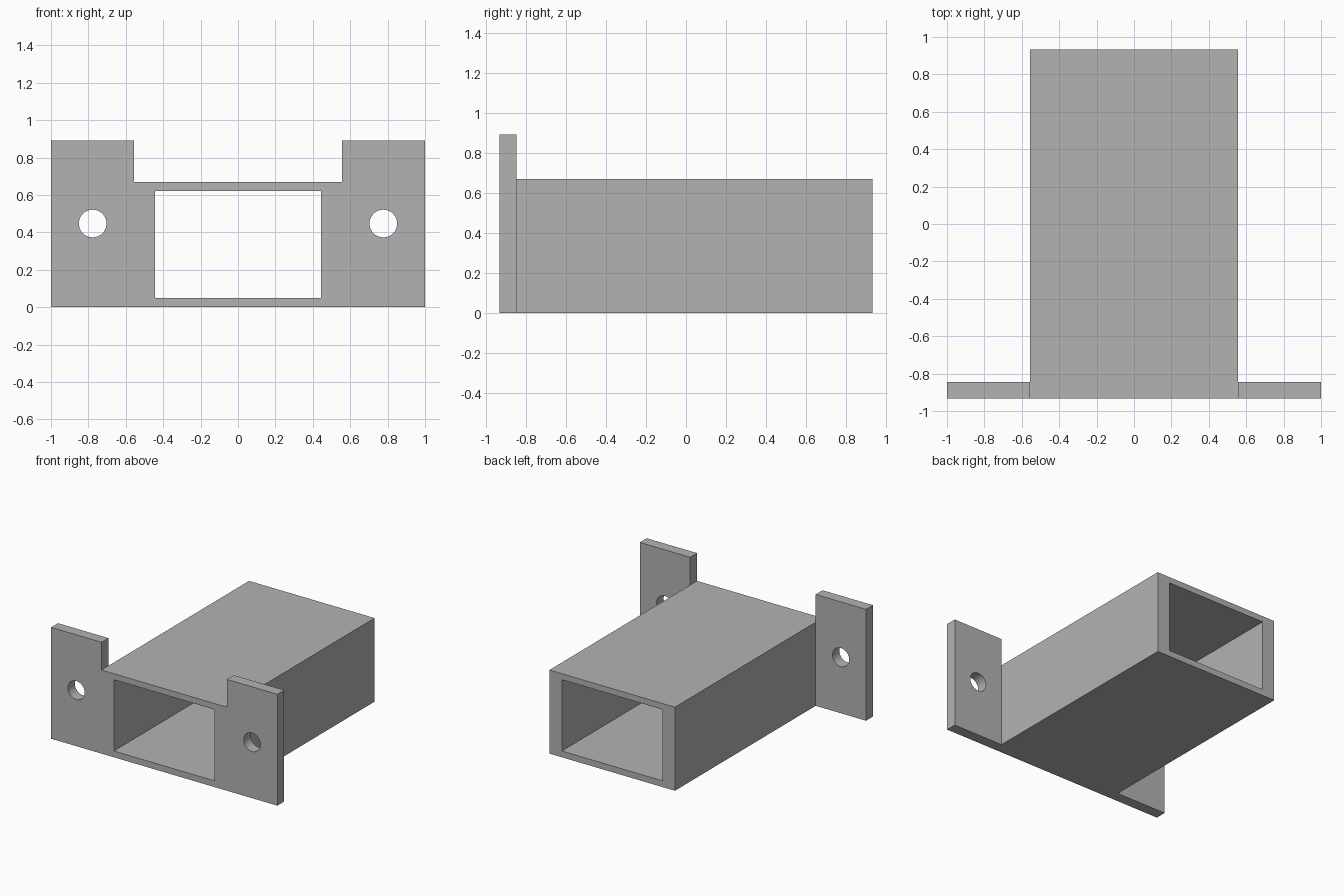
import bpy
import bmesh
from math import cos, sin, pi, radians

cube = bpy.data.objects.get("Cube")
if cube:
    bpy.data.objects.remove(cube, do_unlink=True)

grey = bpy.data.materials.new("plain_grey")
grey.use_nodes = True
colour = (0.45, 0.45, 0.45, 1)
grey.diffuse_color = colour
grey.node_tree.nodes["Principled BSDF"].inputs["Base Color"].default_value = colour

# Shared dimensions
HALF, TUBE_W, EAR_TOP, TUBE_TOP = 1.0, 0.555, 0.89, 0.668
FRONT, FLANGE_BACK, BACK = -0.932, -0.845, 0.932


def rect(w, low, high):
    return [(-w, low), (w, low), (w, high), (-w, high)]


def circle(cx, cz, r, sides=40):
    return [(cx + r * cos(2 * pi * i / sides), cz + r * sin(2 * pi * i / sides))
            for i in range(sides)]


def prism(name, loops, y0, y1):
    """Extrude an x-z outline with holes from y0 to y1."""
    bm = bmesh.new()
    edges = []
    for loop in loops:
        verts = [bm.verts.new((x, y0, z)) for x, z in loop]
        edges += [bm.edges.new((v, verts[i - 1])) for i, v in enumerate(verts)]
    bmesh.ops.triangle_fill(bm, use_beauty=True, use_dissolve=False, edges=edges)
    ret = bmesh.ops.extrude_face_region(bm, geom=bm.faces[:], use_keep_orig=True)
    moved = [g for g in ret["geom"] if isinstance(g, bmesh.types.BMVert)]
    bmesh.ops.translate(bm, vec=(0, y1 - y0, 0), verts=moved)
    bmesh.ops.recalc_face_normals(bm, faces=bm.faces[:])
    mesh = bpy.data.meshes.new(name)
    bm.to_mesh(mesh)
    bm.free()
    mesh.materials.append(grey)
    obj = bpy.data.objects.new(name, mesh)
    bpy.context.collection.objects.link(obj)
    return obj


opening = rect(0.445, 0.05, 0.62)

# Rectangular tube behind the flange
prism("tube", [rect(TUBE_W, 0, TUBE_TOP), opening], FLANGE_BACK, BACK)

# Front flange with two raised ears and screw holes
right_side = [(HALF, 0), (HALF, EAR_TOP), (TUBE_W, EAR_TOP), (TUBE_W, TUBE_TOP)]
outline = right_side + [(-x, z) for x, z in reversed(right_side)]
holes = [circle(side * 0.777, 0.447, 0.074) for side in (-1, 1)]
flange = prism("mounting_flange", [outline, opening] + holes, FRONT, FLANGE_BACK)

# Smooth the screw hole walls only
bpy.ops.object.select_all(action="DESELECT")
flange.select_set(True)
bpy.context.view_layer.objects.active = flange
bpy.ops.object.shade_smooth_by_angle(angle=radians(30))
